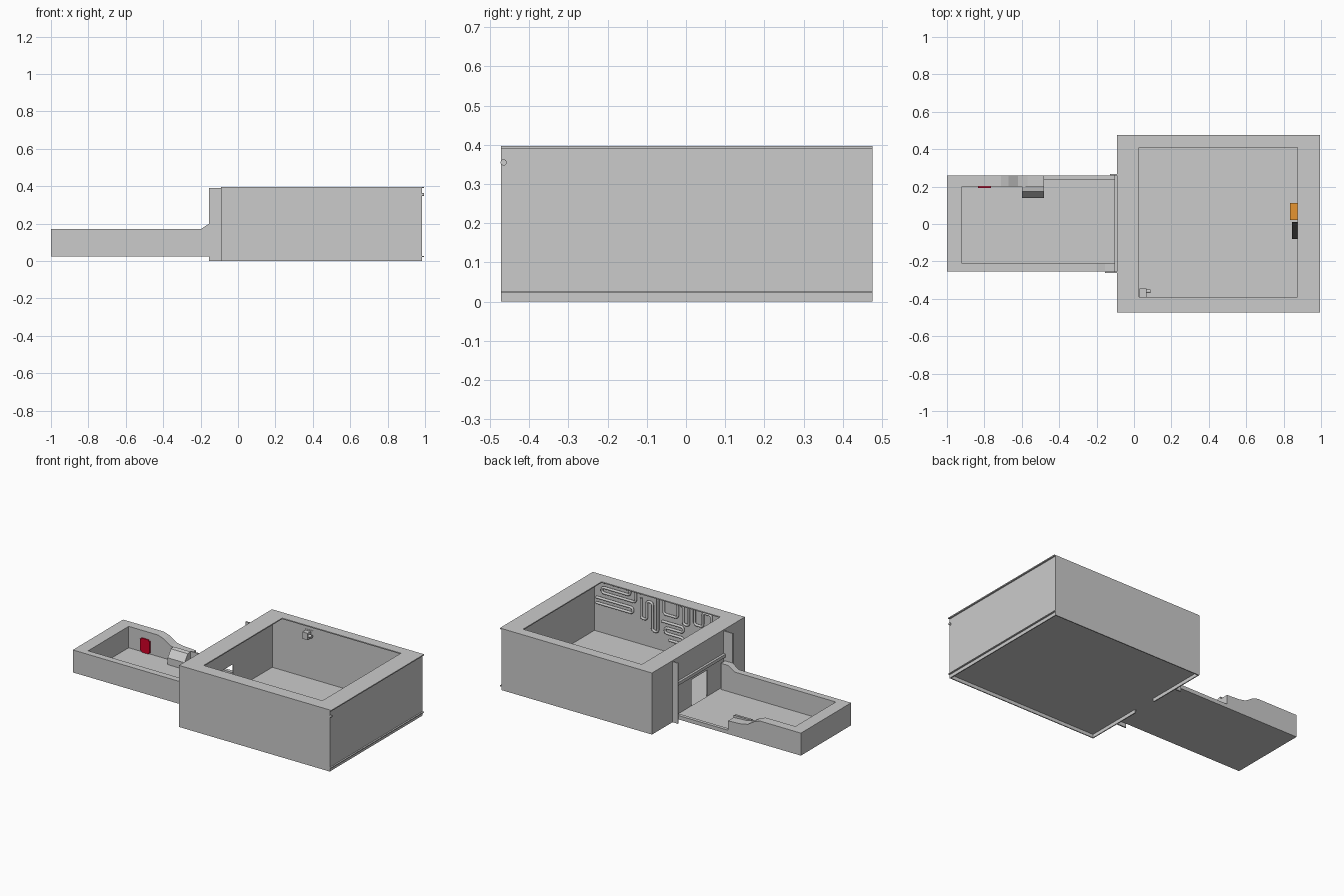
import bpy, bmesh, math

if "Cube" in bpy.data.objects:
    bpy.data.objects.remove(bpy.data.objects["Cube"])

def mat(name, rgb):
    m = bpy.data.materials.new(name)
    m.diffuse_color = (*rgb, 1)
    m.use_nodes = True
    m.node_tree.nodes["Principled BSDF"].inputs["Base Color"].default_value = m.diffuse_color
    return m

def finish(name, bm, material=None):
    bmesh.ops.recalc_face_normals(bm, faces=bm.faces)
    me = bpy.data.meshes.new(name)
    bm.to_mesh(me)
    bm.free()
    ob = bpy.data.objects.new(name, me)
    bpy.context.collection.objects.link(ob)
    if material:
        me.materials.append(material)
    return ob

def boxes(name, spans, material=None):
    """Boxes given as (x0, x1, y0, y1, z0, z1), joined in one object."""
    bm = bmesh.new()
    for x0, x1, y0, y1, z0, z1 in spans:
        for v in bmesh.ops.create_cube(bm, size=1)['verts']:
            v.co = ((x0 + x1) / 2 + v.co.x * (x1 - x0),
                    (y0 + y1) / 2 + v.co.y * (y1 - y0),
                    (z0 + z1) / 2 + v.co.z * (z1 - z0))
    return finish(name, bm, material)

def prism(name, profile, a, b, axis='y', material=None):
    """Extrude a profile: (x, z) along y, or (y, z) along x."""
    bm = bmesh.new()
    place = (lambda p, t: (p[0], t, p[1])) if axis == 'y' else (lambda p, t: (t, p[0], p[1]))
    f = bm.faces.new([bm.verts.new(place(p, a)) for p in profile])
    r = bmesh.ops.extrude_face_region(bm, geom=[f])
    d = (0, b - a, 0) if axis == 'y' else (b - a, 0, 0)
    bmesh.ops.translate(bm, vec=d, verts=[g for g in r['geom'] if isinstance(g, bmesh.types.BMVert)])
    return finish(name, bm, material)

def cylinder(name, loc, r, depth, axis):
    rot = {'x': (0, math.pi / 2, 0), 'y': (math.pi / 2, 0, 0), 'z': (0, 0, 0)}[axis]
    bpy.ops.mesh.primitive_cylinder_add(vertices=16, radius=r, depth=depth, location=loc, rotation=rot)
    ob = bpy.context.object
    ob.name = name
    bpy.ops.object.shade_smooth_by_angle()
    return ob

def pipe(name, pts, y, r=0.008):
    """Pipe with rounded corners through (x, z) points on a wall."""
    path = [pts[0]]
    for p, q, s in zip(pts, pts[1:], pts[2:]):
        lp, ls = math.dist(p, q), math.dist(q, s)
        c = min(0.018, lp / 2, ls / 2)
        a = [q[i] + (p[i] - q[i]) * c / lp for i in (0, 1)]
        b = [q[i] + (s[i] - q[i]) * c / ls for i in (0, 1)]
        for k in range(5):
            t = k / 4
            path.append([(1 - t) ** 2 * a[i] + 2 * t * (1 - t) * q[i] + t * t * b[i] for i in (0, 1)])
    path.append(pts[-1])
    cu = bpy.data.curves.new(name, 'CURVE')
    cu.dimensions = '3D'
    cu.bevel_depth, cu.bevel_resolution, cu.use_fill_caps = r, 2, True
    sp = cu.splines.new('POLY')
    sp.points.add(len(path) - 1)
    for v, (x, z) in zip(sp.points, path):
        v.co = (x, y, z, 1)
    bpy.context.collection.objects.link(bpy.data.objects.new(name, cu))

# main hall: thin walls, doorway in the left one
T = 0.006
X0, X1, Y0, Y1, H = -0.09, 0.985, -0.472, 0.475, 0.39
boxes("hall_walls", [
    (X0, X1, Y0, Y0 + T, 0, H),
    (X0, X1, Y1 - T, Y1, 0, H),
    (X1 - T, X1, Y0 + T, Y1 - T, 0, H),
    (X0, X0 + T, Y0 + T, -0.09, 0, H),
    (X0, X0 + T, 0.07, Y1 - T, 0, H),
    (X0, X0 + T, -0.09, 0.07, 0.2, H)])
boxes("hall_floor", [(X0, 0.995, Y0, Y1, 0.022, 0.027)])

# overhanging rim plate around the open top
IX0, IX1, IY0, IY1 = 0.028, 0.875, -0.39, 0.41
boxes("hall_rim", [
    (X0, 0.995, Y0, IY0, H, 0.397),
    (X0, 0.995, IY1, Y1, H, 0.397),
    (X0, IX0, IY0, IY1, H, 0.397),
    (IX1, 0.995, IY0, IY1, H, 0.397)])

# fins and beam framing the doorway
boxes("doorway_fins", [(-0.155, -0.085, -0.262, -0.254, 0, H),
                       (-0.128, -0.085, 0.258, 0.266, 0, H)])
boxes("doorway_beam", [(-0.105, X0, -0.254, 0.258, 0.225, 0.245)])

# side room: floor and walls with shaped tops
boxes("side_floor", [(-1, X0, -0.254, 0.258, 0.025, 0.032)])
boxes("side_end_wall", [(-1, -0.92, -0.254, 0.258, 0.025, 0.17)])
prism("side_front_wall", [(-0.92, 0.025), (-0.1, 0.025), (-0.1, 0.2), (-0.155, 0.2),
                          (-0.2, 0.17), (-0.92, 0.17)], -0.254, -0.212)
prism("side_back_wall", [(-0.92, 0.025), (-0.48, 0.025), (-0.48, 0.11), (-0.57, 0.115),
                         (-0.62, 0.125), (-0.67, 0.157), (-0.71, 0.17), (-0.92, 0.17)], 0.2, 0.258)
boxes("side_low_sill", [(-0.48, X0, 0.236, 0.258, 0.025, 0.05)])

# sloped console and red panel in the side room
prism("console", [(0.14, 0.03), (0.2, 0.03), (0.2, 0.125), (0.175, 0.12), (0.14, 0.076)],
      -0.6, -0.48, 'x')
boxes("red_panel", [(-0.835, -0.765, 0.193, 0.202, 0.04, 0.115),
                    (-0.825, -0.775, 0.193, 0.202, 0.032, 0.123)],
      mat("red", (0.65, 0.0, 0.02)))

# cabinets against the right wall
boxes("orange_cabinet", [(0.835, X1 - T, 0.022, 0.112, 0.027, 0.1)], mat("orange", (0.8, 0.3, 0.03)))
boxes("black_cabinet", [(0.845, X1 - T, -0.08, 0.012, 0.027, 0.1)], mat("black", (0.02, 0.02, 0.02)))

# pipework on the inside of the front wall
PY = Y0 + T + 0.008
PIPES = [
    [(0.96, 0.36), (0.72, 0.36), (0.72, 0.325), (0.92, 0.325), (0.92, 0.29), (0.68, 0.29), (0.68, 0.36), (0.6, 0.36)],
    [(0.96, 0.25), (0.7, 0.25), (0.7, 0.215), (0.96, 0.215)],
    [(0.64, 0.33), (0.64, 0.2), (0.6, 0.2), (0.6, 0.32), (0.56, 0.32), (0.56, 0.14), (0.52, 0.14), (0.52, 0.36)],
    [(0.48, 0.36), (0.48, 0.27), (0.38, 0.27), (0.38, 0.36), (0.34, 0.36), (0.34, 0.24), (0.3, 0.24), (0.3, 0.36)],
    [(0.49, 0.22), (0.34, 0.22), (0.34, 0.185), (0.47, 0.185), (0.47, 0.15), (0.34, 0.15), (0.34, 0.11), (0.44, 0.11)],
    [(0.26, 0.36), (0.26, 0.26), (0.2, 0.26), (0.2, 0.35), (0.14, 0.35), (0.14, 0.24), (0.08, 0.24)],
]
for i, pts in enumerate(PIPES):
    pipe(f"wall_pipe_{i + 1}", pts, PY)

# bracket devices: one in the front left corner, one on the back wall
for name, x, y0, y1, z, s in (("corner_device", 0.055, Y0 + T, -0.345, 0.2, 1),
                              ("back_device", 0.18, Y1 - T, 0.435, 0.31, -1)):
    ylo, yhi = min(y0, y1), max(y0, y1)
    boxes(name, [(x - 0.025, x + 0.012, ylo, yhi, z - 0.022, z + 0.022),
                 (x - 0.03, x + 0.03, y0 - 0.002, y0 + 0.002, z - 0.008, z + 0.03)])
    cylinder(name + "_nozzle", (x + 0.021, y1 - s * 0.015, z), 0.01, 0.022, 'x')

# small knob on the right wall
cylinder("wall_knob", (X1 + 0.004, -0.465, 0.355), 0.008, 0.01, 'x')
